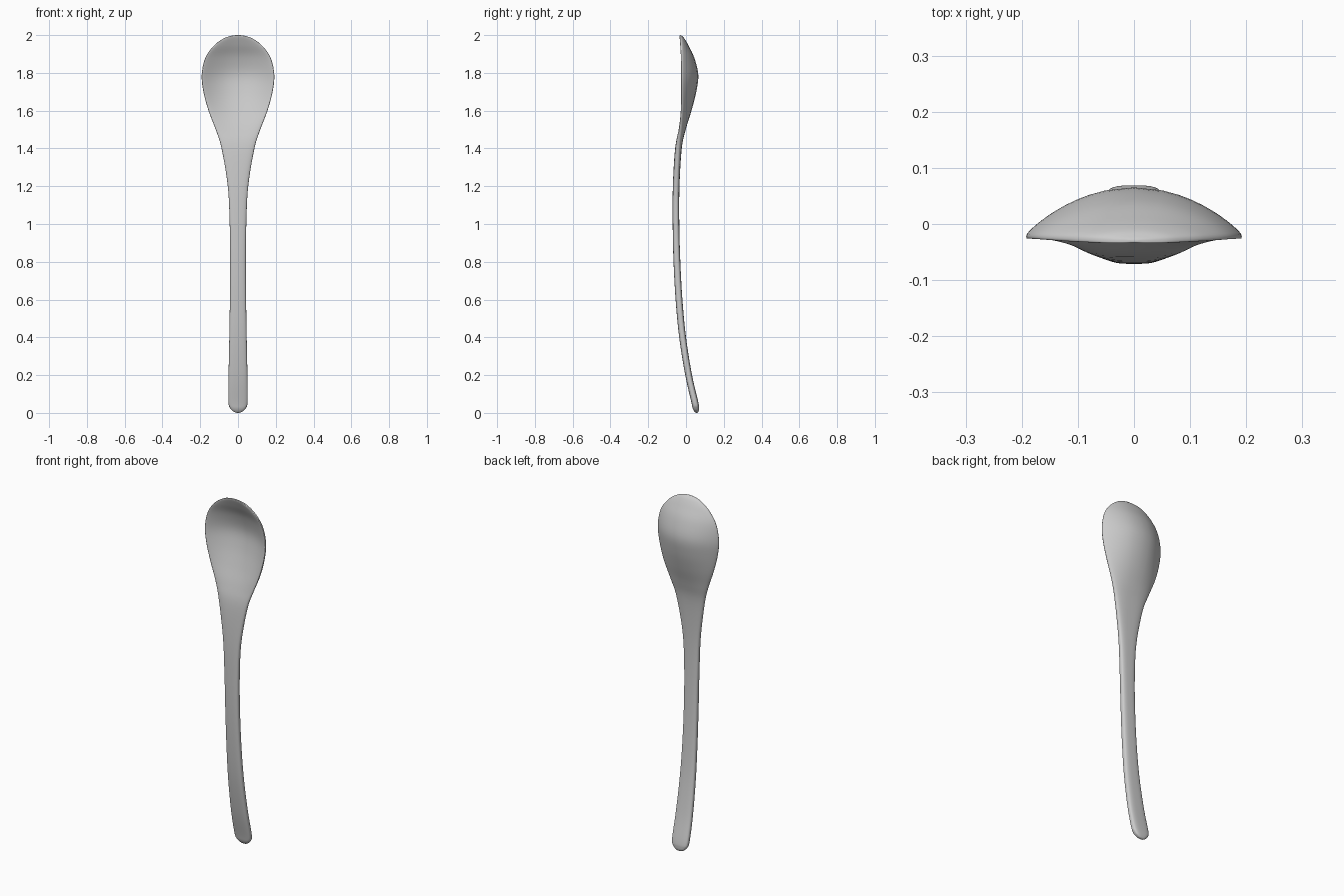
import bpy, bmesh
from math import sin, cos, pi, copysign

# Stations along the spoon: height, half width, centre depth, edge sag, thickness
STATIONS = [
    (0.000, 0.006, 0.056, 0.000, 0.006),
    (0.006, 0.022, 0.055, 0.000, 0.020),
    (0.024, 0.041, 0.052, 0.000, 0.033),
    (0.060, 0.051, 0.046, 0.000, 0.037),
    (0.200, 0.050, 0.014, 0.000, 0.036),
    (0.400, 0.046, -0.018, 0.000, 0.036),
    (0.600, 0.043, -0.037, 0.000, 0.036),
    (0.800, 0.042, -0.048, 0.000, 0.036),
    (1.000, 0.044, -0.053, 0.000, 0.035),
    (1.200, 0.054, -0.052, 0.000, 0.035),
    (1.400, 0.087, -0.040, 0.002, 0.035),
    (1.500, 0.118, -0.018, 0.012, 0.033),
    (1.600, 0.156, 0.014, 0.037, 0.030),
    (1.700, 0.183, 0.041, 0.064, 0.027),
    (1.790, 0.192, 0.052, 0.075, 0.026),
    (1.880, 0.173, 0.031, 0.055, 0.026),
    (1.945, 0.127, 0.000, 0.026, 0.026),
    (1.982, 0.076, -0.019, 0.009, 0.021),
    (1.996, 0.036, -0.028, 0.002, 0.012),
    (2.000, 0.008, -0.030, 0.000, 0.004),
]
STEPS, SEGMENTS = 5, 48


def catmull(a, b, c, d, t):
    return 0.5 * (2 * b + (c - a) * t + (2 * a - 5 * b + 4 * c - d) * t * t
                  + (3 * b - a - 3 * c + d) * t ** 3)


def signed_power(v, p):
    return copysign(abs(v) ** p, v)


def sections():
    last = len(STATIONS) - 1
    for i in range(last):
        p = [STATIONS[max(0, min(last, i + k))] for k in (-1, 0, 1, 2)]
        for s in range(STEPS):
            yield [catmull(*col, s / STEPS) for col in zip(*p)]
    yield STATIONS[-1]


# Loft rounded cross-sections that bend into the bowl
bm = bmesh.new()
rings = []
for z, w, c, sag, thick in sections():
    ring = []
    for k in range(SEGMENTS):
        a = 2 * pi * k / SEGMENTS
        u = signed_power(cos(a), 0.65)
        v = signed_power(sin(a), 0.65)
        y = c - sag * u * u + thick / 2 * v
        ring.append(bm.verts.new((w * u, y, z)))
    rings.append(ring)
for low, high in zip(rings, rings[1:]):
    for k in range(SEGMENTS):
        n = (k + 1) % SEGMENTS
        bm.faces.new((low[k], low[n], high[n], high[k]))

# Close both tips
bm.faces.new(rings[0][::-1])
bm.faces.new(rings[-1])
bmesh.ops.recalc_face_normals(bm, faces=bm.faces)

mesh = bpy.data.meshes.new("spoon")
bm.to_mesh(mesh)
bm.free()
for poly in mesh.polygons:
    poly.use_smooth = True
spoon = bpy.data.objects.new("spoon", mesh)
bpy.context.collection.objects.link(spoon)
